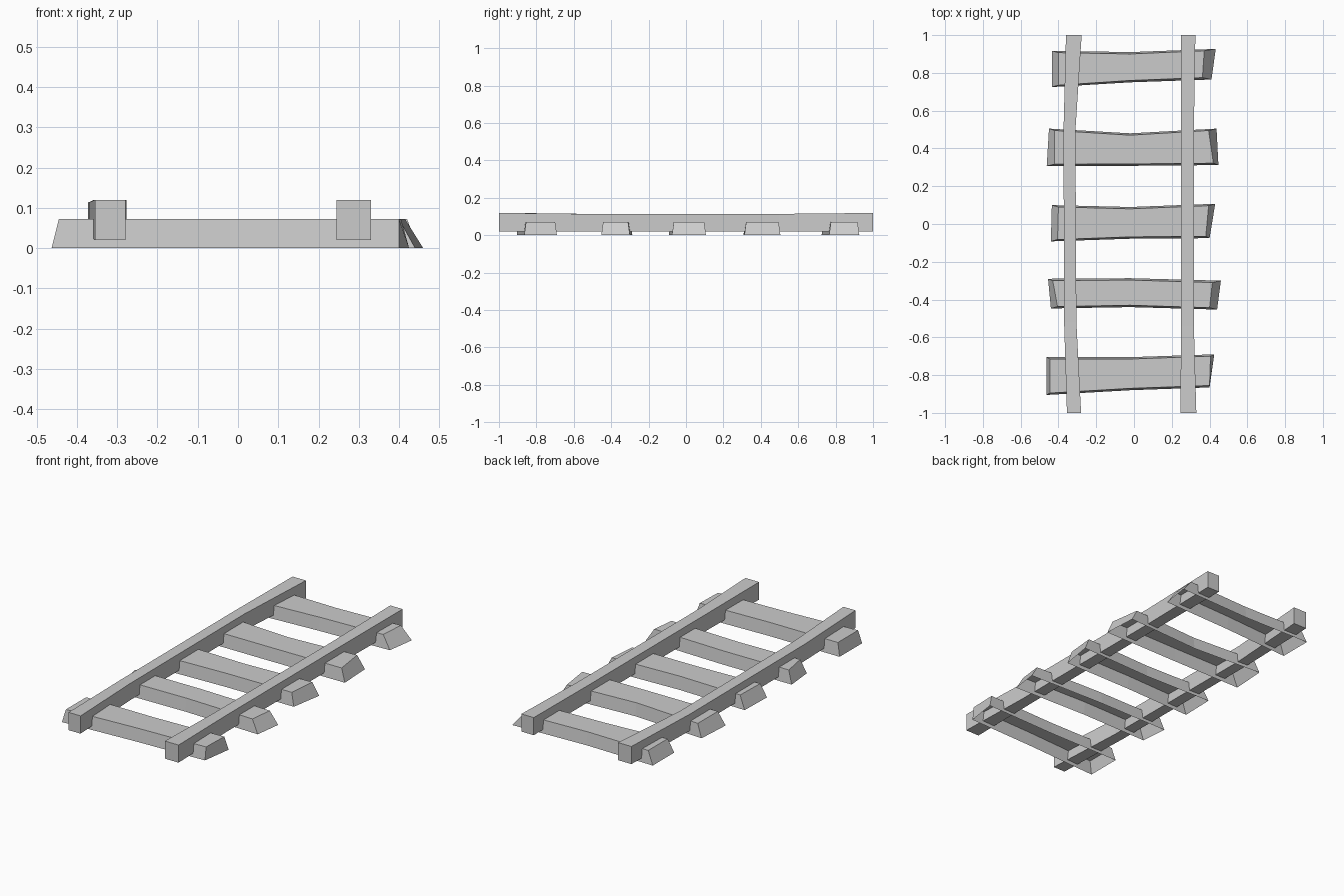
import bpy

if "Cube" in bpy.data.objects:
    bpy.data.objects.remove(bpy.data.objects["Cube"])


def make_object(name, verts, faces):
    mesh = bpy.data.meshes.new(name)
    mesh.from_pydata(verts, [], faces)
    mesh.update()
    obj = bpy.data.objects.new(name, mesh)
    bpy.context.collection.objects.link(obj)
    return obj


def loft(name, rings, skip_side=None):
    """Bridge four-cornered rings into a beam with capped ends."""
    verts = [v for ring in rings for v in ring]
    last = 4 * (len(rings) - 1)
    faces = [(3, 2, 1, 0), tuple(last + k for k in range(4))]
    for r in range(len(rings) - 1):
        for k in range(4):
            if k != skip_side:
                a, b = 4 * r + k, 4 * r + (k + 1) % 4
                faces.append((a, b, b + 4, a + 4))
    return make_object(name, verts, faces)


def sleeper(name, left, mid, right, x_top_left, x_top_right):
    """Open-bottomed plank. left/right: (x front, x back, y front, y back)."""
    h, inset = 0.072, 0.01

    def ring(xf, xb, tf, tb, yf, yb):
        return [(xf, yf, 0), (tf, yf + inset, h), (tb, yb - inset, h), (xb, yb, 0)]

    loft(name, [
        ring(left[0], left[1], *x_top_left, left[2], left[3]),
        ring(-0.02, -0.02, -0.02, -0.02, *mid),
        ring(right[0], right[1], *x_top_right, right[2], right[3]),
    ][::-1], skip_side=3)


# Wooden sleepers, front to back
sleeper("sleeper_1", (-0.463, -0.463, -0.905, -0.705), (-0.88, -0.705),
        (0.40, 0.425, -0.865, -0.69), (-0.445, -0.445), (0.40, 0.405))
sleeper("sleeper_2", (-0.44, -0.455, -0.447, -0.29), (-0.44, -0.287),
        (0.44, 0.46, -0.453, -0.30), (-0.405, -0.43), (0.40, 0.415))
sleeper("sleeper_3", (-0.44, -0.435, -0.092, 0.10), (-0.078, 0.09),
        (0.40, 0.43, -0.075, 0.107), (-0.405, -0.40), (0.38, 0.395))
sleeper("sleeper_4", (-0.462, -0.45, 0.307, 0.505), (0.308, 0.48),
        (0.447, 0.437, 0.312, 0.505), (-0.42, -0.42), (0.42, 0.395))
sleeper("sleeper_5", (-0.435, -0.435, 0.725, 0.917), (0.75, 0.91),
        (0.41, 0.433, 0.765, 0.927), (-0.40, -0.40), (0.362, 0.372))


# Rails: sections of (y, x min, x max, top z)
def rail(name, sections):
    loft(name, [[(a, y, 0.02), (b, y, 0.02), (b, y, t), (a, y, t)]
                for y, a, b, t in sections][::-1])


rail("left_rail", [(-1, -0.355, -0.28, 0.12), (-0.52, -0.37, -0.305, 0.114),
                   (0.5, -0.373, -0.31, 0.113), (1, -0.36, -0.277, 0.119)])
rail("right_rail", [(-1, 0.245, 0.33, 0.119), (-0.54, 0.25, 0.317, 0.114),
                    (0.5, 0.25, 0.317, 0.114), (1, 0.248, 0.325, 0.119)])
